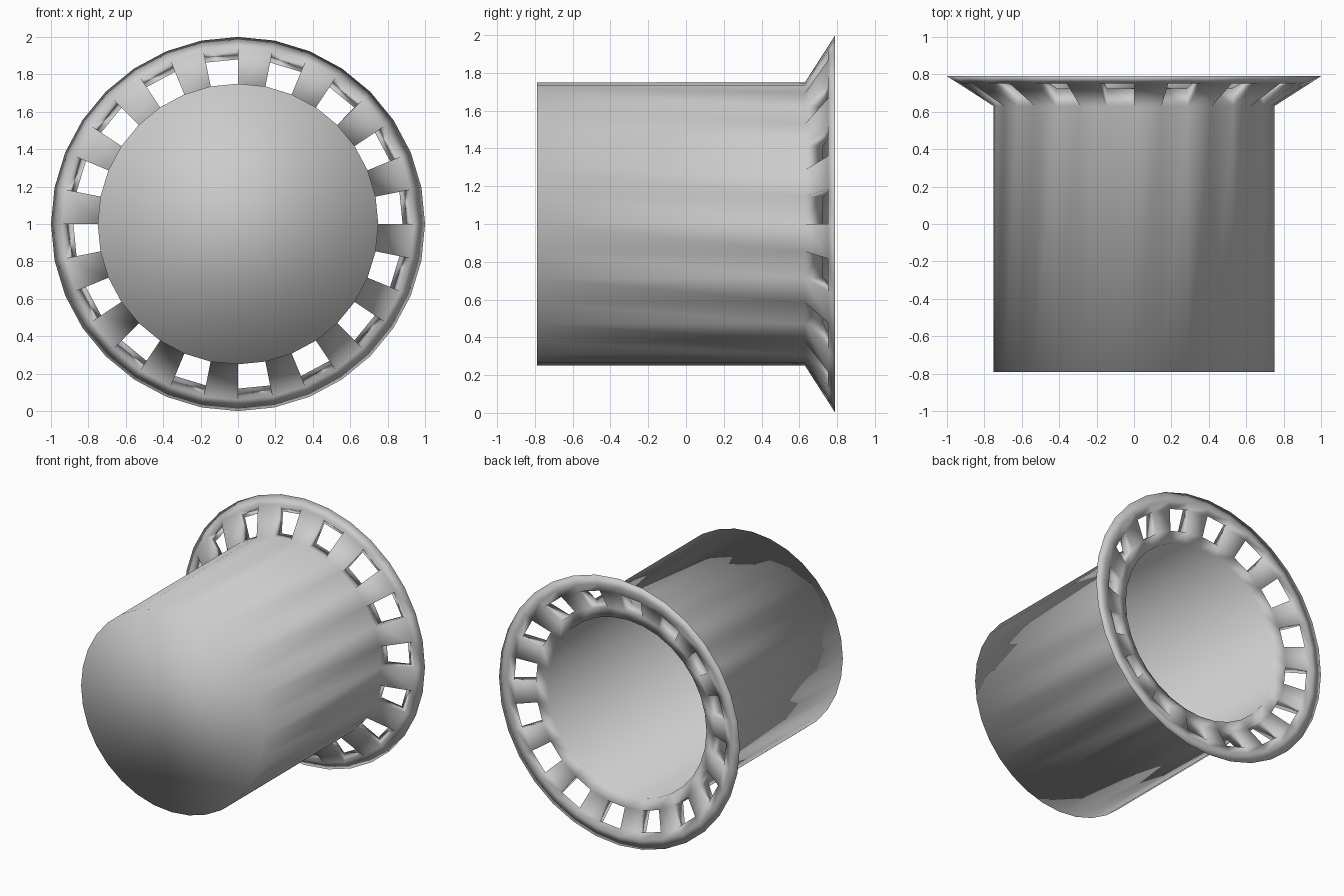
import bpy, bmesh, math

if "Cube" in bpy.data.objects:
    bpy.data.objects.remove(bpy.data.objects["Cube"])

SIDES = 32

# Lathe profile as (radius, y), from the inside bottom around the rim to the outside bottom
PROFILE = [
    (0.66, -0.70),   # 0 inner bottom corner
    (0.66, 0.70),    # 1 inner throat
    (0.74, 0.725),   # 2 inner lower end of window
    (0.88, 0.78),    # 3 inner upper end of window
    (0.93, 0.79),    # 4 inner edge of rim
    (1.00, 0.79),    # 5 outer edge of rim
    (0.94, 0.752),   # 6 outer upper end of window
    (0.75, 0.63),    # 7 outer lower end of window
    (0.75, -0.79),   # 8 outer bottom corner
]

bm = bmesh.new()


def ring(radius, y):
    step = math.tau / SIDES
    return [bm.verts.new((radius * math.cos(i * step), y,
                          1 + radius * math.sin(i * step))) for i in range(SIDES)]


rings = [ring(r, y) for r, y in PROFILE]


def band(a, b, i):
    j = (i + 1) % SIDES
    bm.faces.new((rings[a][i], rings[a][j], rings[b][j], rings[b][i]))


for i in range(SIDES):
    # Cup walls, throat and rim
    for a, b in ((0, 1), (1, 2), (3, 4), (4, 5), (5, 6), (7, 8)):
        band(a, b, i)
    if i % 2 == 0:
        # Window: end walls at rim and throat
        band(3, 6, i)
        band(7, 2, i)
    else:
        # Solid spoke of the flared flange
        band(2, 3, i)
        band(6, 7, i)
    # Side wall between a window and a spoke
    bm.faces.new([rings[k][i] for k in (2, 3, 6, 7)])

# Closed front end, inside and outside
bm.faces.new(rings[0])
bm.faces.new(rings[8])

bmesh.ops.recalc_face_normals(bm, faces=bm.faces)
for f in bm.faces:
    f.smooth = True

mesh = bpy.data.meshes.new("flanged_cup")
bm.to_mesh(mesh)
bm.free()
cup = bpy.data.objects.new("flanged_cup", mesh)
bpy.context.collection.objects.link(cup)
